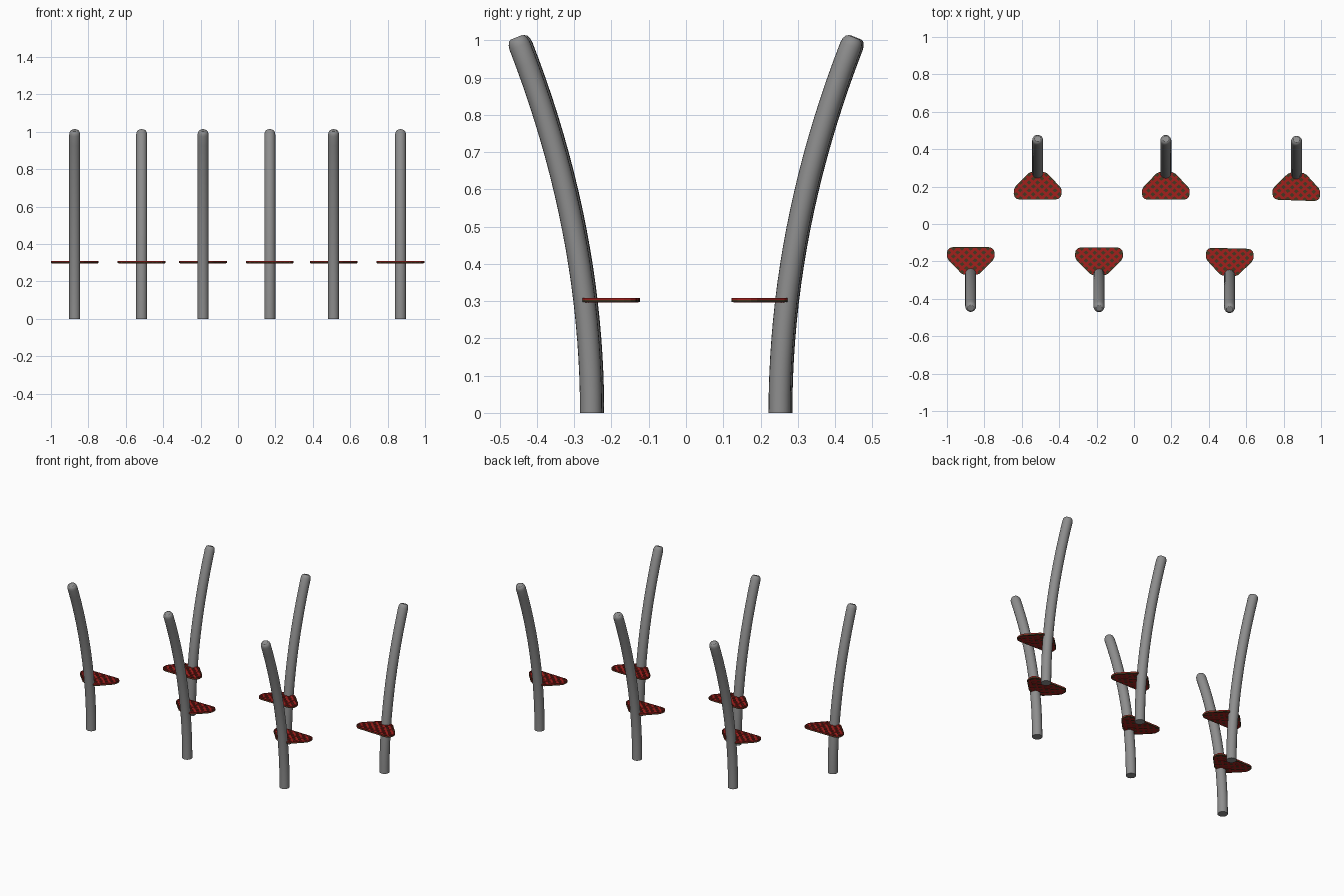
import bpy, bmesh, math
from mathutils import Vector, Matrix

if "Cube" in bpy.data.objects:
    bpy.data.objects.remove(bpy.data.objects["Cube"])


def material(name, rgb):
    m = bpy.data.materials.new(name)
    m.diffuse_color = (*rgb, 1)
    m.use_nodes = True
    m.node_tree.nodes["Principled BSDF"].inputs["Base Color"].default_value = m.diffuse_color
    return m


RED = material("red_grating", (0.36, 0.014, 0.012))
DARK = material("dark_backing", (0.06, 0.04, 0.015))
STEEL = material("dark_steel", (0.27, 0.27, 0.27))

# Local space: pole foot at the origin, footplate reaches towards -y
half = [(.096, -.125), (.112, -.121), (.124, -.109), (.128, -.092), (.127, -.072),
        (.119, -.056), (.062, .003), (.050, .015), (.035, .022)]
OUTLINE = half + [(-x, y) for x, y in reversed(half)]


def finish(bm, name, mat):
    bmesh.ops.recalc_face_normals(bm, faces=bm.faces)
    me = bpy.data.meshes.new(name)
    bm.to_mesh(me)
    bm.free()
    me.materials.append(mat)
    return me


def extrude_up(bm, h):
    r = bmesh.ops.extrude_face_region(bm, geom=bm.faces[:] + bm.edges[:] + bm.verts[:],
                                      use_keep_orig=True)
    bmesh.ops.translate(bm, vec=(0, 0, h),
                        verts=[g for g in r["geom"] if isinstance(g, bmesh.types.BMVert)])


# Curved pole: rings swept along a bending spine, rounded at the tip
def pole_mesh(sides=20, radius=.0295, steps=20):
    rings = [(i / steps * .985, radius) for i in range(steps + 1)]
    rings += [(.996, radius * .93), (1.004, radius * .78), (1.008, radius * .55)]
    bm = bmesh.new()
    loops = []
    for z, r in rings:
        c, a = Vector((0, .197 * z * z, z)), math.atan(.394 * z)
        up = Vector((0, math.cos(a), -math.sin(a)))
        loops.append([bm.verts.new(c + Vector((r, 0, 0)) * math.cos(t) + up * r * math.sin(t))
                      for t in (2 * math.pi * k / sides for k in range(sides))])
    for a, b in zip(loops, loops[1:]):
        for k in range(sides):
            j = (k + 1) % sides
            bm.faces.new((a[k], a[j], b[j], b[k]))
    bm.faces.new(loops[0][::-1])
    bm.faces.new(loops[-1])
    me = finish(bm, "pole", STEEL)
    for p in me.polygons:
        p.use_smooth = len(p.vertices) == 4
    return me


# Flat outline plate, or a hollow rim when a width is given
def plate_mesh(name, z0, z1, mat, rim=0):
    bm = bmesh.new()
    face = bm.faces.new([bm.verts.new((x, y, z0)) for x, y in OUTLINE])
    if rim:
        bmesh.ops.inset_individual(bm, faces=[face], thickness=rim, use_even_offset=True)
        bmesh.ops.delete(bm, geom=[face], context='FACES_ONLY')
    extrude_up(bm, z1 - z0)
    return finish(bm, name, mat)


# Diagonal grating bars trimmed to the outline
def lattice_mesh(z0, z1):
    bm = bmesh.new()
    for s in (-1, 1):
        for i in range(-7, 8):
            ang = s * math.radians(42)
            off = Vector((-math.sin(ang), math.cos(ang), 0)) * i * .031
            m = (Matrix.Translation(Vector((0, -.055, (z0 + z1) / 2 + s * .0004)) + off)
                 @ Matrix.Rotation(ang, 4, 'Z') @ Matrix.Diagonal((.6, .014, z1 - z0, 1)))
            bmesh.ops.create_cube(bm, size=1, matrix=m)
    n = len(OUTLINE)
    for i in range(n):
        (ax, ay), (bx, by) = OUTLINE[i], OUTLINE[(i + 1) % n]
        no = Vector((by - ay, ax - bx, 0)).normalized()
        bmesh.ops.bisect_plane(bm, geom=bm.verts[:] + bm.edges[:] + bm.faces[:],
                               plane_co=Vector((ax, ay, 0)) - no * .004, plane_no=no,
                               clear_outer=True)
    return finish(bm, "footplate_grating", RED)


POLE = pole_mesh()
PLATE = [plate_mesh("footplate_rim", .3035, .309, RED, rim=.011),
         plate_mesh("footplate_backing", .2975, .3035, DARK),
         lattice_mesh(.2965, .3075)]


def place(me, i, matrix):
    ob = bpy.data.objects.new(f"{me.name}_{i}", me)
    ob.matrix_world = matrix
    bpy.context.collection.objects.link(ob)


# Two staggered rows of three: (x, y, facing, small twist of the plate)
spots = [(-.515, .256, 0, 0), (.170, .255, 0, 0), (.869, .251, 0, -2),
         (-.873, -.249, 180, 0), (-.187, -.250, 180, 0), (.511, -.255, 180, -1.5)]
for i, (x, y, facing, twist) in enumerate(spots, 1):
    base = Matrix.Translation((x, y, 0)) @ Matrix.Rotation(math.radians(facing), 4, 'Z')
    pivot = Matrix.Translation((0, -.06, 0))
    place(POLE, i, base)
    for me in PLATE:
        place(me, i, base @ pivot @ Matrix.Rotation(math.radians(twist), 4, 'Z') @ pivot.inverted())
